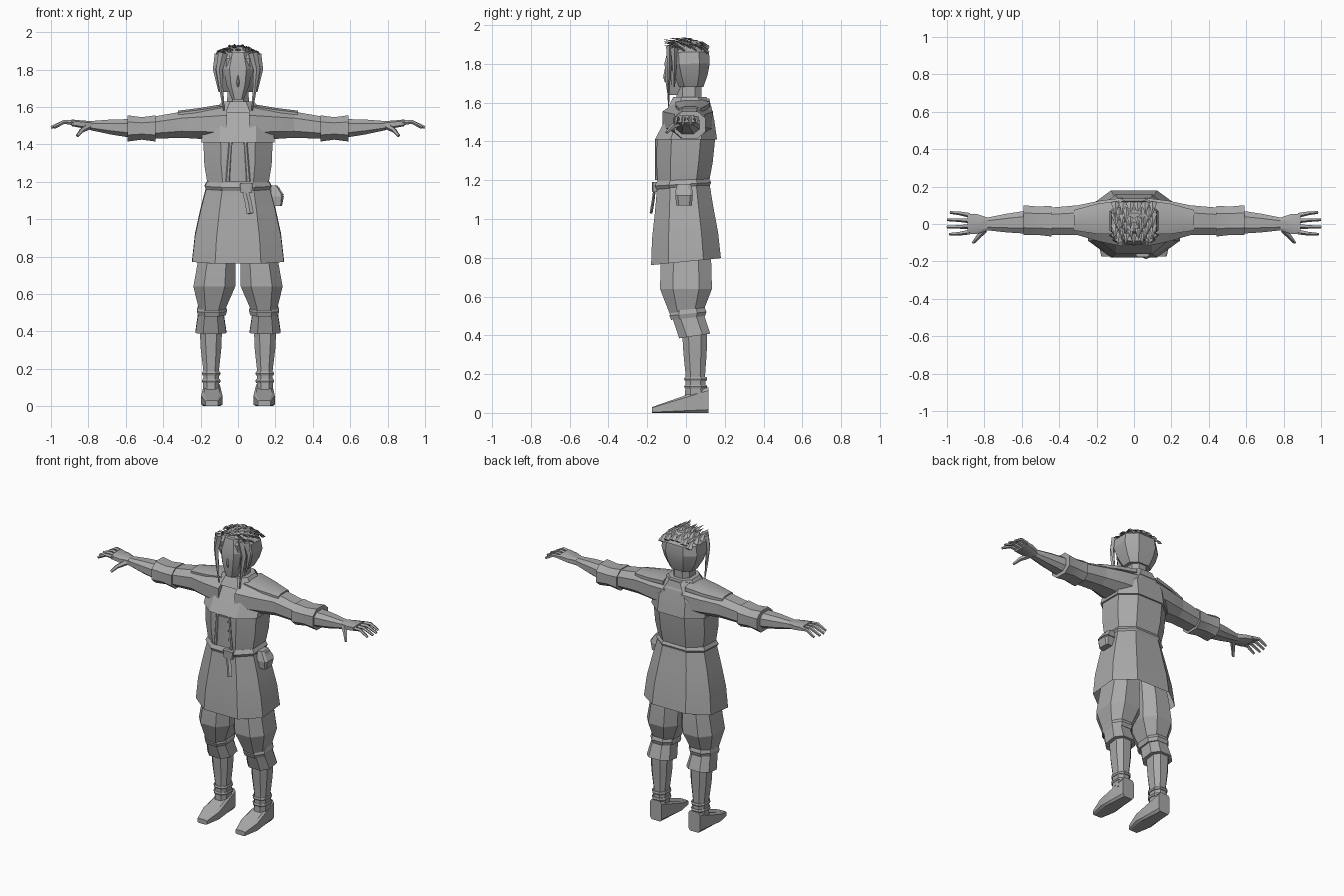
import bpy, bmesh, math, random
from mathutils import Vector

if "Cube" in bpy.data.objects:
    bpy.data.objects.remove(bpy.data.objects["Cube"])
random.seed(4)

grey = (0.4, 0.4, 0.4, 1)
clay = bpy.data.materials.new("plain_grey")
clay.use_nodes = True
clay.diffuse_color = grey
clay.node_tree.nodes["Principled BSDF"].inputs["Base Color"].default_value = grey
parts = []


def skin(name, rings, side, capped=True):
    """Bridge equal rings of points, mirrored across x when side is negative."""
    bm = bmesh.new()
    rows = [[bm.verts.new((p.x * side, p.y, p.z)) for p in ring] for ring in rings]
    count = len(rows[0])
    for low, high in zip(rows, rows[1:]):
        for i in range(count):
            j = (i + 1) % count
            bm.faces.new((low[i], low[j], high[j], high[i]))
    if capped:
        bm.faces.new(rows[0])
        bm.faces.new(rows[-1])
    bmesh.ops.recalc_face_normals(bm, faces=bm.faces)
    mesh = bpy.data.meshes.new(name)
    bm.to_mesh(mesh)
    bm.free()
    mesh.materials.append(clay)
    part = bpy.data.objects.new(name, mesh)
    bpy.context.collection.objects.link(part)
    parts.append(part)


def taper(name, start, end, sizes, side=1, chamfer=0.5, tilt=0, capped=True):
    """Chamfered box sections of the given half sizes, spaced evenly from start to end."""
    start, end = Vector(start), Vector(end)
    span = [abs(d) for d in end - start]
    along = span.index(max(span))
    first, second = [axis for axis in range(3) if axis != along]
    k = chamfer
    outline = [(1, -k), (1, k), (k, 1), (-k, 1), (-1, k), (-1, -k), (-k, -1), (k, -1)]
    rings = []
    for i, (wide, deep) in enumerate(sizes):
        centre = start.lerp(end, i / (len(sizes) - 1))
        ring = []
        for u, v in outline:
            point = centre.copy()
            point[first] += u * wide
            point[second] += v * deep
            point.z += tilt * point.y
            ring.append(point)
        rings.append(ring)
    skin(name, rings, side, capped)


def strap(name, centre, height, wide, deep, side=1, tilt=0):
    """Band that swells in the middle."""
    rise = Vector((0, 0, height / 2))
    edge = (wide * 0.92, deep * 0.92)
    taper(name, Vector(centre) - rise, Vector(centre) + rise, [edge, (wide, deep), edge],
          side=side, tilt=tilt)


def strand(name, points, thick, tip, side=1, flat=1.0, sides=4):
    """Strand through the points, thinning evenly to its tip."""
    path = [Vector(p) for p in points]
    last = len(path) - 1
    rings = []
    for i, point in enumerate(path):
        way = (path[min(i + 1, last)] - path[max(i - 1, 0)]).normalized()
        guide = Vector((0, 1, 0)) if abs(way.z) > 0.8 else Vector((0, 0, 1))
        across = way.cross(guide).normalized()
        up = across.cross(way)
        radius = thick + (tip - thick) * i / last
        angles = [math.tau * j / sides for j in range(sides)]
        rings.append([point + radius * (across * math.cos(a) + up * flat * math.sin(a)) for a in angles])
    skin(name, rings, side)


def pair(build, name, *args, **options):
    """Build a part on the left and mirror it to the right."""
    build("left_" + name, *args, side=1, **options)
    build("right_" + name, *args, side=-1, **options)


# Tunic: vest, yoke overhanging it, and an open skirt
taper("tunic_vest", (0, -.015, 1.17), (0, 0, 1.41), [(.16, .13), (.18, .145), (.185, .15)])
taper("tunic_yoke", (0, 0, 1.41), (0, .04, 1.62), [(.195, .16), (.19, .125), (.08, .08)])
taper("tunic_skirt", (0, 0, .78), (0, -.015, 1.19), [(.245, .18), (.23, .17), (.2, .15), (.165, .133)],
      tilt=.1, capped=False)
taper("front_placket", (0, -.148, 1.2), (0, -.148, 1.4), [(.045, .008), (.036, .01)], chamfer=.9)
pair(taper, "lapel", (.055, -.148, 1.2), (.04, -.15, 1.41), [(.012, .012), (.01, .01)])

# Belt with its knot and hanging tail
strap("belt", (0, -.015, 1.18), .05, .178, .145, tilt=.06)
taper("belt_knot", (.045, -.16, 1.14), (.045, -.16, 1.19), [(.03, .014), (.035, .016)], chamfer=.7)
strand("belt_tail", [(.035, -.16, 1.17), (.055, -.17, 1.09), (.065, -.18, 1.03)], .017, .019, flat=.4)

# Pouch at the left hip
taper("pouch", (.21, -.01, 1.07), (.2, -.01, 1.17), [(.025, .04), (.04, .045), (.02, .03)], chamfer=.7)
taper("pouch_flap", (.205, -.01, 1.13), (.19, -.01, 1.18), [(.04, .048), (.02, .035)], chamfer=.7)

# Collar, neck and face
taper("collar", (0, .02, 1.57), (0, .02, 1.63), [(.13, .115), (.085, .085)])
taper("neck", (0, .015, 1.57), (0, .015, 1.73), [(.06, .065), (.055, .065)])
taper("face", (0, -.03, 1.64), (0, -.03, 1.89), [(.032, .065), (.063, .078), (.075, .08), (.05, .06)],
      chamfer=.6)
strand("nose", [(0, -.1, 1.79), (0, -.11, 1.73), (0, -.1, 1.71)], .006, .01)

# Hair: cap, framing locks and swept tufts on the crown
taper("hair_cap", (0, .025, 1.68), (0, .01, 1.92),
      [(.08, .065), (.112, .09), (.13, .105), (.12, .105), (.04, .05)], tilt=.15 / 10)
pair(strand, "side_lock", [(.08, -.085, 1.89), (.1, -.085, 1.8), (.09, -.09, 1.7), (.075, -.09, 1.58)],
     .025, .004, flat=.7)
pair(strand, "temple_lock", [(.1, -.06, 1.88), (.12, -.06, 1.8), (.1, -.06, 1.68)], .025, .004, flat=.8)
for row in range(6):
    count = 5 + row % 2
    for col in range(count):
        x = (col - (count - 1) / 2) * .04
        y = row * .03 - .065
        z = 1.9 - 3 * x * x - 2 * y * y
        lift = random.uniform(.02, .04)
        sway = random.uniform(-.01, .01)
        strand("hair_tuft", [(x, y + .03, z), (x, y, z + lift * .8), (x + sway, y - .05, z + lift)],
               .024, .001, flat=.4)

# Sleeves with a broad turned cuff
pair(taper, "shoulder", (.06, .01, 1.51), (.3, .02, 1.505), [(.13, .09), (.11, .08), (.08, .07)])
pair(taper, "shoulder_flap", (.08, .035, 1.59), (.32, .02, 1.56), [(.09, .025), (.08, .02), (.055, .02)])
pair(taper, "upper_sleeve", (.3, .02, 1.505), (.44, .015, 1.49), [(.08, .07), (.073, .06)])
pair(taper, "sleeve_cuff", (.44, .015, 1.485), (.59, .02, 1.485), [(.082, .07), (.076, .06), (.08, .07)])

# Forearms and hands
pair(taper, "forearm", (.57, .01, 1.485), (.79, 0, 1.5), [(.062, .05), (.05, .04), (.033, .024)])
pair(taper, "palm", (.78, 0, 1.5), (.89, 0, 1.515), [(.033, .024), (.052, .02), (.055, .018)], chamfer=.6)
for index, finger in enumerate(("index", "middle", "ring", "little")):
    y = (index - 1.4) * .03
    reach = 1 - 8 * y * y
    pair(strand, finger + "_finger", [(.88, y, 1.515), (.93, y * 1.2, 1.52), (reach, y * 1.3, 1.49)],
         .014, .008, sides=5)
pair(strand, "thumb", [(.8, -.03, 1.495), (.835, -.07, 1.475), (.86, -.1, 1.445)], .018, .008, sides=5)

# Baggy trousers and knee straps
pair(taper, "trouser", (.14, 0, .5), (.1, 0, .92), [(.065, .08), (.112, .134), (.1, .13), (.09, .11)])
pair(strap, "knee_strap", (.14, .01, .51), .045, .08, .095, tilt=.1)

# Boots
pair(taper, "boot_cuff", (.145, .045, .39), (.145, .01, .5), [(.083, .08), (.067, .08)], tilt=.15)
pair(taper, "boot_shaft", (.143, .05, .08), (.145, .045, .42),
     [(.043, .055), (.042, .05), (.055, .06), (.06, .065)])
for height in (.135, .175):
    pair(strap, "ankle_strap", (.143, .05, height), .02, .05, .06)
pair(taper, "shoe", (.14, -.175, .015), (.14, .115, .066),
     [(.034, .015), (.057, .032), (.05, .049), (.042, .066)], chamfer=.75)

# Soften only the shallow folds
bpy.ops.object.select_all(action="DESELECT")
for part in parts:
    part.select_set(True)
bpy.context.view_layer.objects.active = parts[0]
bpy.ops.object.shade_smooth_by_angle(angle=math.radians(20))
